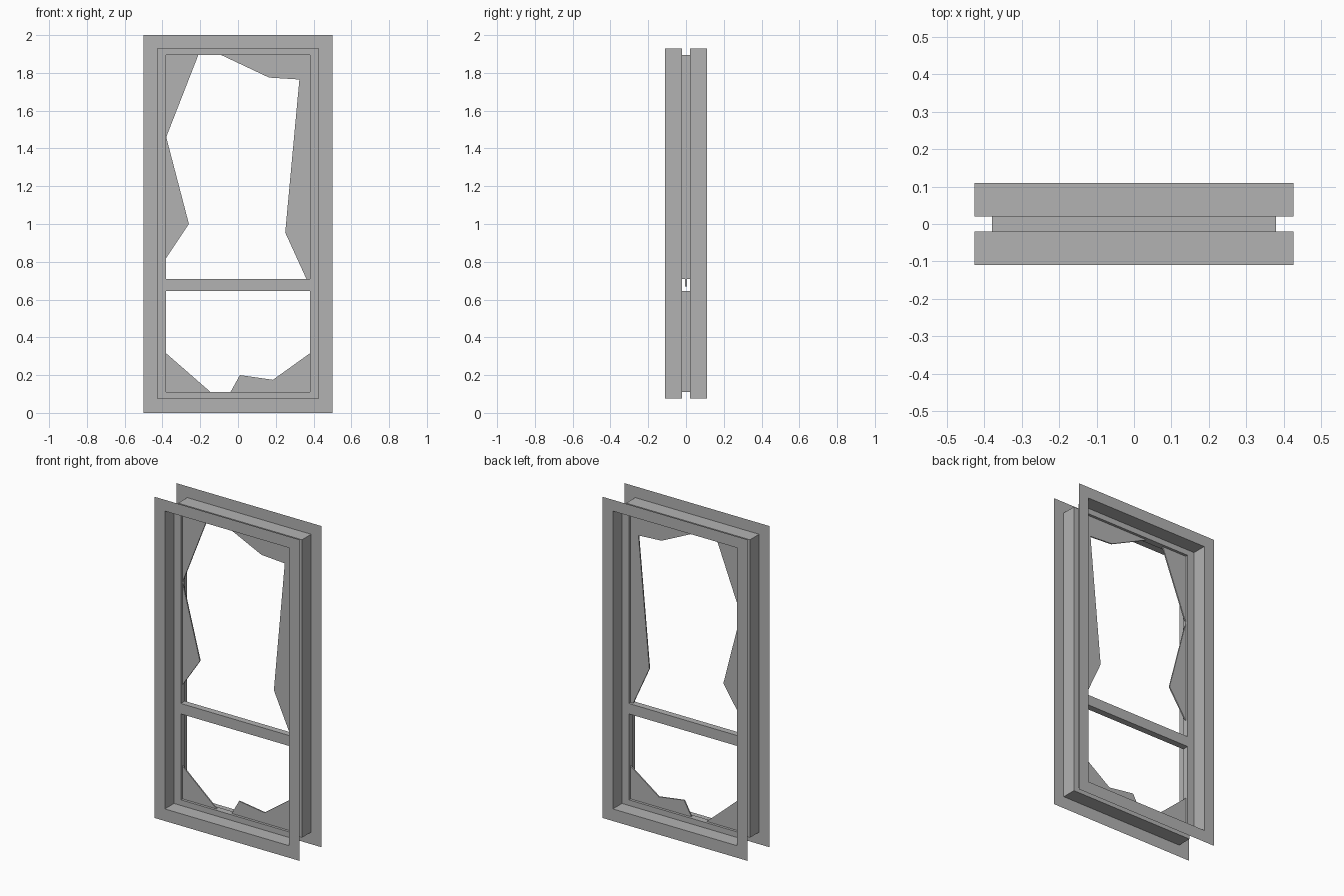
import bpy, bmesh

if "Cube" in bpy.data.objects:
    bpy.data.objects.remove(bpy.data.objects["Cube"], do_unlink=True)

# One grey for the whole window
grey = bpy.data.materials.new("plain grey")
grey.use_nodes = True
colour = (0.45, 0.45, 0.45, 1)
grey.diffuse_color = colour
grey.node_tree.nodes["Principled BSDF"].inputs["Base Color"].default_value = colour

IN_X, LOW, HIGH = 0.38, 0.11, 1.895      # glazing opening
BAR_LOW, BAR_HIGH = 0.645, 0.71          # crossbar
REBATE, FACE = 0.02, 0.11                # depths from the middle plane
GLASS = 0.004                            # half thickness


def finish(bm, name):
    bmesh.ops.remove_doubles(bm, verts=bm.verts, dist=0.0001)
    bmesh.ops.recalc_face_normals(bm, faces=bm.faces)
    mesh = bpy.data.meshes.new(name)
    bm.to_mesh(mesh)
    bm.free()
    mesh.materials.append(grey)
    obj = bpy.data.objects.new(name, mesh)
    bpy.context.collection.objects.link(obj)
    return obj


def loop(bm, half_x, low, high, y):
    corners = ((-half_x, low), (half_x, low), (half_x, high), (-half_x, high))
    return [bm.verts.new((x, y, z)) for x, z in corners]


def loft(bm, rings):
    """Join rectangles (half width, bottom, top, depth) with strips of quads."""
    loops = [loop(bm, *r) for r in rings]
    for a, b in zip(loops, loops[1:]):
        for i in range(4):
            j = (i + 1) % 4
            bm.faces.new((a[i], a[j], b[j], b[i]))


# Thin folded casing on each side: flange, side wall, inner step
for name, s in (("front_casing", -1), ("back_casing", 1)):
    bm = bmesh.new()
    loft(bm, [(0.5, 0, 2, s * FACE),
              (0.427, 0.075, 1.93, s * FACE),
              (0.427, 0.075, 1.93, s * REBATE),
              (IN_X, LOW, HIGH, s * REBATE)])
    finish(bm, name)

# Reveals lining the two openings
for name, low, high in (("lower_reveal", LOW, BAR_LOW), ("upper_reveal", BAR_HIGH, HIGH)):
    bm = bmesh.new()
    loft(bm, [(IN_X, low, high, -REBATE), (IN_X, low, high, REBATE)])
    finish(bm, name)

# Front and back faces of the hollow crossbar
bm = bmesh.new()
for y in (-REBATE, REBATE):
    bm.faces.new(loop(bm, IN_X, BAR_LOW, BAR_HIGH, y))
finish(bm, "crossbar")

# Broken glass left in the openings
shards = {
    "upper_right_shard": [(-IN_X, 1.46), (-0.21, HIGH), (-IN_X, HIGH)],
    "middle_right_shard": [(-IN_X, 1.46), (-IN_X, 0.82), (-0.26, 1.0)],
    "upper_left_shard": [(-0.09, HIGH), (0.165, 1.775), (0.325, 1.765),
                         (0.25, 0.955), (IN_X, 0.67), (IN_X, HIGH)],
    "lower_right_shard": [(-IN_X, 0.315), (-IN_X, LOW), (-0.145, LOW)],
    "lower_left_shard": [(-0.04, LOW), (IN_X, LOW), (IN_X, 0.315),
                         (0.185, 0.175), (0.01, 0.2)],
}
for name, outline in shards.items():
    bm = bmesh.new()
    face = bm.faces.new([bm.verts.new((x, -GLASS, z)) for x, z in outline])
    new = bmesh.ops.extrude_face_region(bm, geom=[face])["geom"]
    moved = [v for v in new if isinstance(v, bmesh.types.BMVert)]
    bmesh.ops.translate(bm, verts=moved, vec=(0, 2 * GLASS, 0))
    finish(bm, name)
